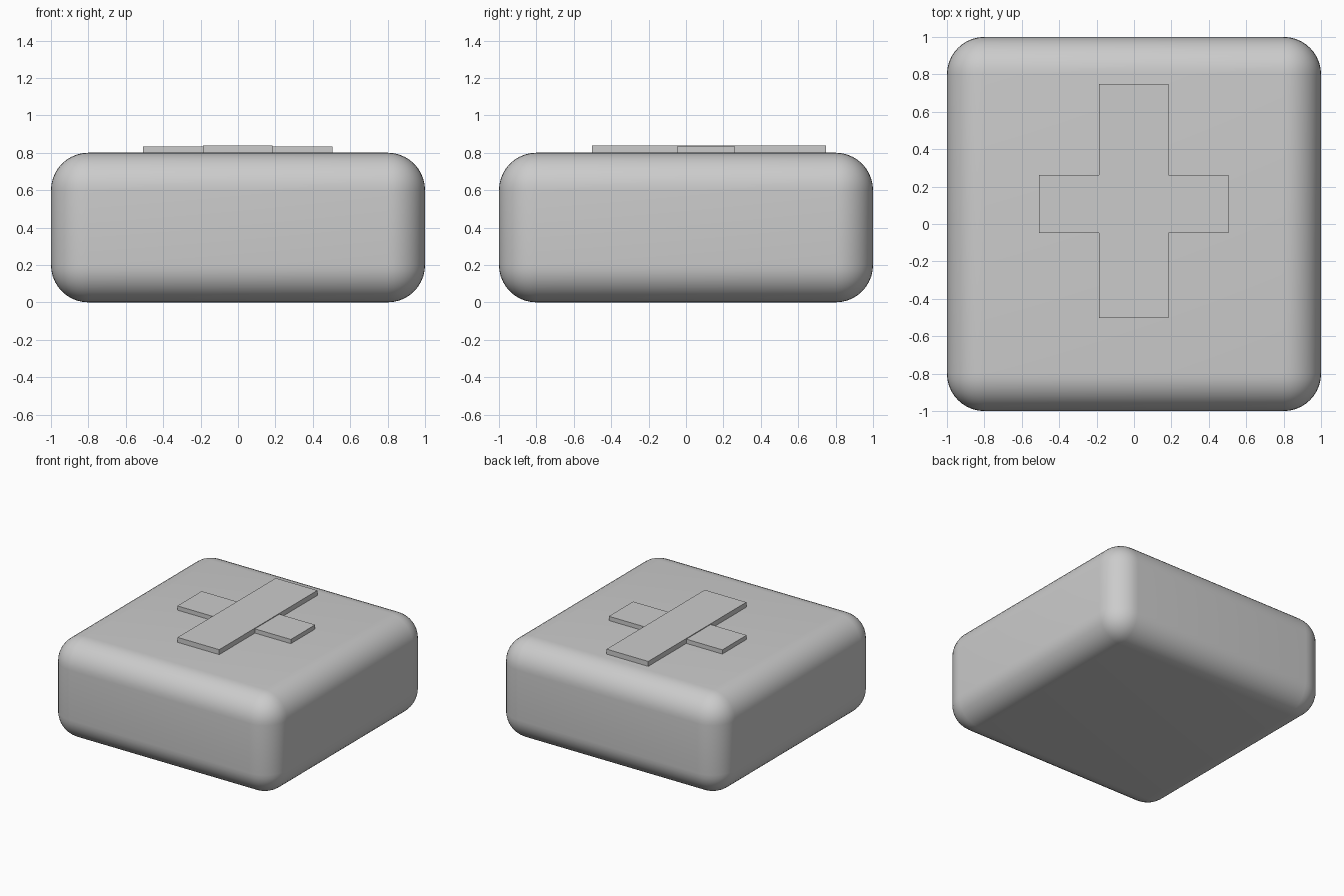
import bpy
import math

if "Cube" in bpy.data.objects:
    bpy.data.objects.remove(bpy.data.objects["Cube"])


def box(name, x0, x1, y0, y1, z0, z1):
    """Axis-aligned box from its limits, with scale applied."""
    bpy.ops.mesh.primitive_cube_add(
        size=1, location=((x0 + x1) / 2, (y0 + y1) / 2, (z0 + z1) / 2))
    obj = bpy.context.object
    obj.name = name
    obj.scale = (x1 - x0, y1 - y0, z1 - z0)
    bpy.ops.object.transform_apply(location=False, rotation=False, scale=True)
    return obj


# Body: a low square block with generously rounded edges
body = box("rounded_body", -1, 1, -1, 1, 0, 0.8)
bevel = body.modifiers.new("round_edges", 'BEVEL')
bevel.width = 0.2
bevel.segments = 10
bevel.limit_method = 'NONE'
bpy.ops.object.modifier_apply(modifier=bevel.name)
bpy.ops.object.shade_smooth_by_angle(angle=math.radians(35))

# Raised cross on top: two thin overlapping strips
box("long_strip", -0.187, 0.184, -0.502, 0.748, 0.78, 0.84)
box("cross_strip", -0.508, 0.504, -0.047, 0.263, 0.78, 0.834)
